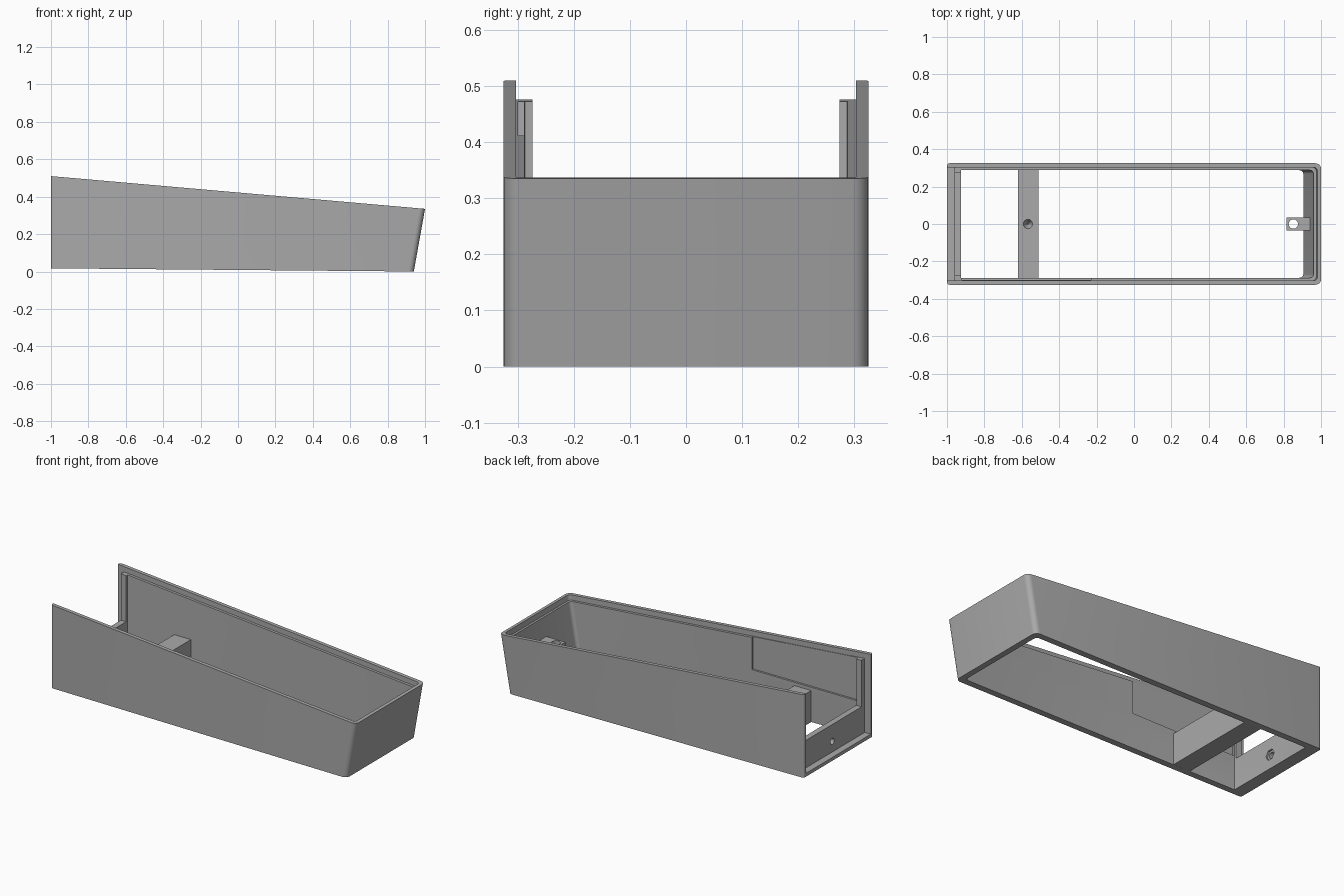
import bpy, bmesh, math

cube = bpy.data.objects.get("Cube")
if cube:
    bpy.data.objects.remove(cube, do_unlink=True)

grey = bpy.data.materials.new("plain grey")
grey.use_nodes = True
COLOUR = (0.4, 0.4, 0.4, 1)
grey.diffuse_color = COLOUR
grey.node_tree.nodes["Principled BSDF"].inputs["Base Color"].default_value = COLOUR


def top_z(x):
    return 0.4225 - 0.0875 * x


def bottom_z(x):
    return 0.017 * (0.94 - x) / 1.94


def end_x(z):
    # leaning end wall
    return 0.94 + 0.06 * z / 0.335


def make(name, bm):
    bmesh.ops.recalc_face_normals(bm, faces=bm.faces)
    mesh = bpy.data.meshes.new(name)
    bm.to_mesh(mesh)
    bm.free()
    mesh.materials.append(grey)
    obj = bpy.data.objects.new(name, mesh)
    bpy.context.collection.objects.link(obj)
    return obj


def rounded_outline(x0, x1, half, r0, r1, steps=6):
    pts = []
    corners = [(x1 - r1, half - r1, r1, 0), (x0 + r0, half - r0, r0, 1),
               (x0 + r0, r0 - half, r0, 2), (x1 - r1, r1 - half, r1, 3)]
    for cx, cy, r, quarter in corners:
        for i in range(steps + 1):
            a = (quarter + i / steps) * math.pi / 2
            pts.append((cx + r * math.cos(a), cy + r * math.sin(a)))
    return pts


def loft(name, x0, inset, half, r0, r1, low, high, zlow, zhigh):
    # low and high give the height of each ring at x; zlow and zhigh set the lean
    bm = bmesh.new()
    rings = []
    for height, z in ((low, zlow), (high, zhigh)):
        pts = rounded_outline(x0, end_x(z) - inset, half, r0, r1)
        rings.append([bm.verts.new((x, y, height(x))) for x, y in pts])
    n = len(rings[0])
    for i in range(n):
        j = (i + 1) % n
        bm.faces.new((rings[0][i], rings[0][j], rings[1][j], rings[1][i]))
    bm.faces.new(rings[0])
    bm.faces.new(rings[1])
    return make(name, bm)


def box(name, x, y, z):
    bm = bmesh.new()
    bmesh.ops.create_cube(bm, size=1)
    for v in bm.verts:
        v.co = [lo + (c + 0.5) * (hi - lo) for c, (lo, hi) in zip(v.co, (x, y, z))]
    return make(name, bm)


def cylinder(name, centre, r1, r2, depth, sides=32, along_x=False):
    bm = bmesh.new()
    bmesh.ops.create_cone(bm, cap_ends=True, segments=sides, radius1=r1, radius2=r2, depth=depth)
    obj = make(name, bm)
    obj.location = centre
    if along_x:
        obj.rotation_euler.y = math.pi / 2
    return obj


def cut(target, *cutters):
    for cutter in cutters:
        mod = target.modifiers.new("cut", 'BOOLEAN')
        mod.operation = 'DIFFERENCE'
        mod.solver = 'EXACT'
        mod.object = cutter
        bpy.context.view_layer.objects.active = target
        bpy.ops.object.modifier_apply(modifier=mod.name)
        bpy.data.objects.remove(cutter, do_unlink=True)


# Wedge shell with leaning end
shell = loft("shell", -1, 0, 0.325, 0.015, 0.03, bottom_z, top_z, 0, 0.335)
cut(shell,
    # inner cavity, open above and below
    loft("cavity", -0.925, 0.035, 0.2875, 0.001, 0.02,
         lambda x: -0.1, lambda x: 0.7, -0.1, 0.7),
    # stepped lip along the top
    loft("lip_step", -1.1, 0.02, 0.303, 0.001, 0.02,
         lambda x: top_z(x) - 0.031, lambda x: top_z(x) + 0.1, 0.305, 0.435),
    # recess for the end panel, and the opening above the low wall
    box("end_recess", (-1.1, -0.96), (-0.303, 0.303), (0.037, 1)),
    box("end_opening", (-1.1, -0.9), (-0.274, 0.274), (0.2, 1)),
    # shallow pocket in the front wall
    box("wall_pocket", (-0.92, -0.23), (-0.299, -0.2), (0.22, 1)),
    # bolt hole and nut pocket in the low wall
    cylinder("bolt_hole", (-0.95, 0, 0.1), 0.018, 0.018, 0.2, along_x=True),
    cylinder("nut_pocket", (-0.92, 0, 0.1), 0.033, 0.033, 0.03, 6, True))

# Cross bar with a blind conical hole
cross_bar = box("cross_bar", (-0.62, -0.51), (-0.289, 0.289), (0.0135, 0.2))
cut(cross_bar, cylinder("blind_hole", (-0.567, 0, 0.18), 0.004, 0.027, 0.05))

# Screw tab on the leaning end
screw_tab = box("screw_tab", (0.815, 0.95), (-0.035, 0.035), (0.16, 0.2))
cut(screw_tab, cylinder("screw_hole", (0.852, 0, 0.18), 0.025, 0.025, 0.2))

for obj in (shell, cross_bar, screw_tab):
    bpy.ops.object.select_all(action='DESELECT')
    obj.select_set(True)
    bpy.context.view_layer.objects.active = obj
    bpy.ops.object.shade_smooth_by_angle(angle=math.radians(30))
